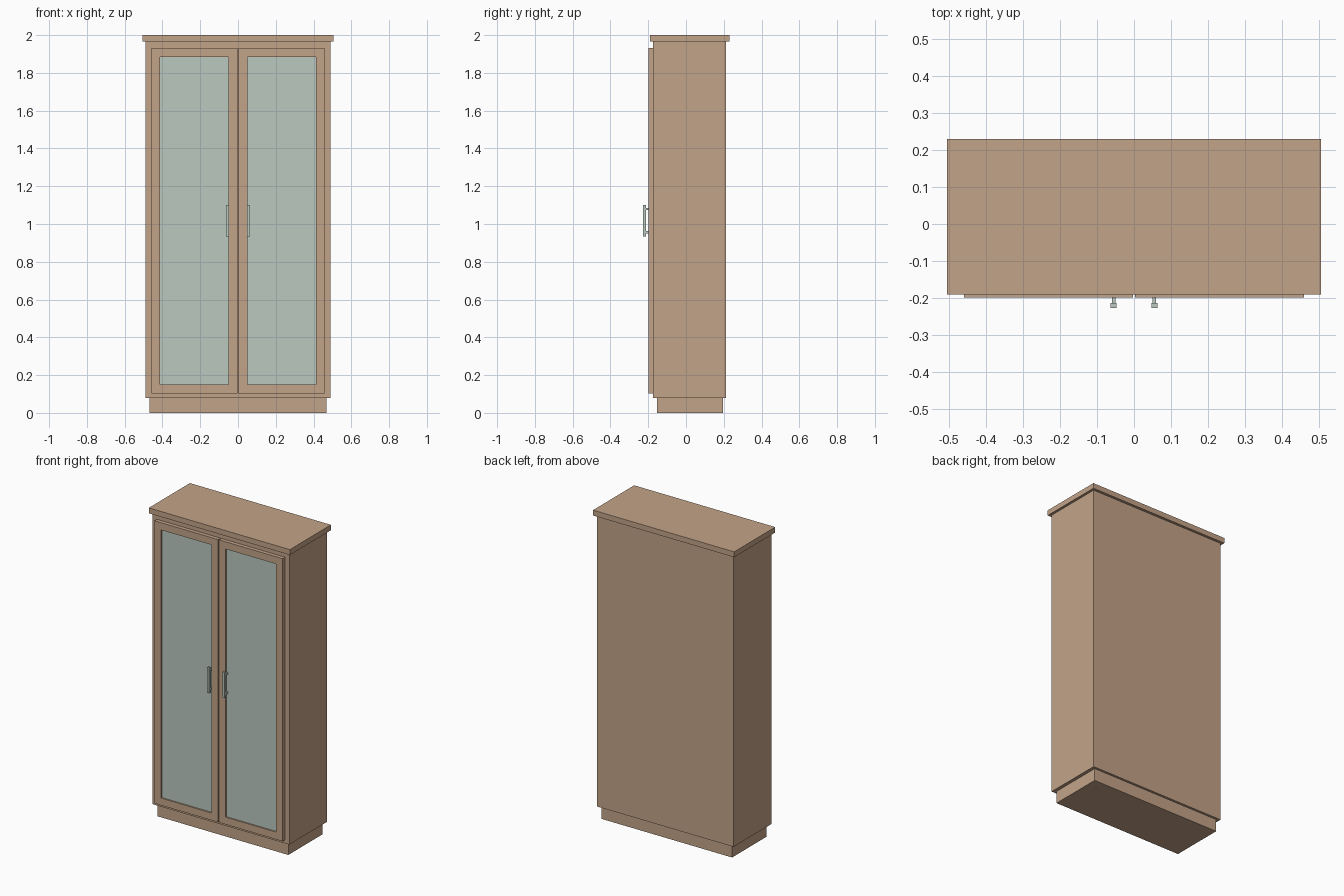
import bpy
import bmesh

if "Cube" in bpy.data.objects:
    bpy.data.objects.remove(bpy.data.objects["Cube"])


def material(name, rgb):
    m = bpy.data.materials.new(name)
    m.diffuse_color = (*rgb, 1.0)
    m.use_nodes = True
    m.node_tree.nodes["Principled BSDF"].inputs["Base Color"].default_value = m.diffuse_color
    return m


wood = material("light brown wood", (0.545, 0.368, 0.246))
glass = material("pale green grey", (0.497, 0.578, 0.527))


def finish(name, bm, mat):
    bmesh.ops.recalc_face_normals(bm, faces=bm.faces)
    mesh = bpy.data.meshes.new(name)
    bm.to_mesh(mesh)
    bm.free()
    mesh.materials.append(mat)
    obj = bpy.data.objects.new(name, mesh)
    bpy.context.collection.objects.link(obj)
    return obj


def add_box(bm, x, y, z):
    """Box from (min, max) ranges."""
    verts = bmesh.ops.create_cube(bm, size=1.0)["verts"]
    for v in verts:
        for i, (lo, hi) in enumerate((x, y, z)):
            v.co[i] = hi if v.co[i] > 0 else lo


def box(name, x, y, z, mat):
    bm = bmesh.new()
    add_box(bm, x, y, z)
    return finish(name, bm, mat)


def frame(name, x, y, z, width, mat):
    """Rectangular ring facing -y."""
    bm = bmesh.new()
    loops = []
    for depth, w in ((y[0], 0), (y[0], width), (y[1], width), (y[1], 0)):
        x0, x1, z0, z1 = x[0] + w, x[1] - w, z[0] + w, z[1] - w
        loops.append([bm.verts.new((a, depth, b))
                      for a, b in ((x0, z0), (x1, z0), (x1, z1), (x0, z1))])
    for i in range(4):
        a, b = loops[i], loops[(i + 1) % 4]
        for j in range(4):
            k = (j + 1) % 4
            bm.faces.new((a[j], a[k], b[k], b[j]))
    return finish(name, bm, mat)


# Cabinet carcass
box("plinth", (-0.468, 0.468), (-0.154, 0.197), (0, 0.08), wood)
box("cabinet_body", (-0.489, 0.489), (-0.174, 0.212), (0.08, 1.965), wood)
box("top_board", (-0.505, 0.505), (-0.191, 0.229), (1.965, 2.0), wood)

# Two mirrored doors, each with a frame, a glass pane and a bar handle
for side, s in (("left", -1), ("right", 1)):
    def span(a, b):
        return tuple(sorted((s * a, s * b)))

    frame(side + "_door_frame", span(0.003, 0.459), (-0.199, -0.174),
          (0.103, 1.932), 0.047, wood)
    box(side + "_door_glass", span(0.05, 0.412), (-0.19, -0.182),
        (0.15, 1.885), glass)

    bm = bmesh.new()
    add_box(bm, span(0.047, 0.063), (-0.227, -0.213), (0.935, 1.1))
    for z in (0.956, 1.08):
        add_box(bm, span(0.05, 0.06), (-0.213, -0.188), (z - 0.006, z + 0.006))
    finish(side + "_door_handle", bm, glass)
